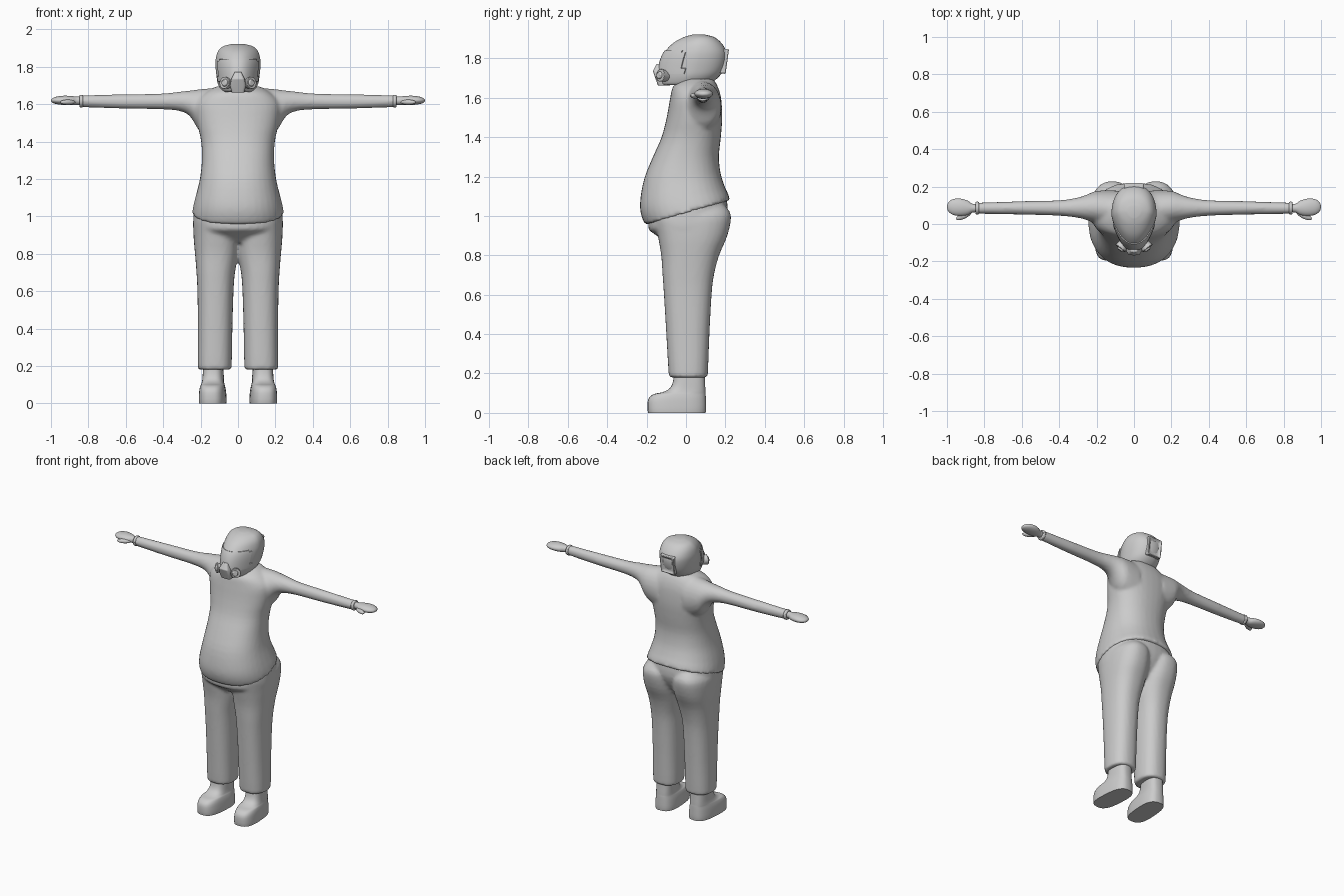
import bpy, bmesh, math
from mathutils import Vector, Matrix

if "Cube" in bpy.data.objects:
    bpy.data.objects.remove(bpy.data.objects["Cube"], do_unlink=True)

grey = bpy.data.materials.new("plain_grey")
grey.use_nodes = True
grey.diffuse_color = (0.6, 0.6, 0.6, 1)
grey.node_tree.nodes["Principled BSDF"].inputs["Base Color"].default_value = (0.6, 0.6, 0.6, 1)


def spline(rows, steps):
    """Smoothly interpolate cross-section rows."""
    out = []
    for i in range(len(rows) - 1):
        p = [rows[max(0, min(len(rows) - 1, i + k))] for k in (-1, 0, 1, 2)]
        for s in range(steps):
            t = s / steps
            out.append([b + t * (c - a) / 2 + t * t * (2 * a - 5 * b + 4 * c - d) / 2
                        + t ** 3 * (3 * b - a - 3 * c + d) / 2 for a, b, c, d in zip(*p)])
    return out + [list(rows[-1])]


def loft(bm, rows, axis="z", side=1, power=2.3, taper=0, steps=3, seg=36):
    """Rows are (position, a0, a1, b0, b1, tilt); side mirrors in x."""
    rings = []
    for t, a0, a1, b0, b1, tilt in spline(rows, steps):
        ring = []
        for k in range(seg):
            c, s = math.cos(math.tau * k / seg), math.sin(math.tau * k / seg)
            u = math.copysign(abs(c) ** (2 / power), c)
            v = math.copysign(abs(s) ** (2 / power), s)
            u *= 1 - taper * max(0, -v)
            a = (a0 + a1) / 2 + u * (a1 - a0) / 2
            b = (b0 + b1) / 2 + v * (b1 - b0) / 2
            co = (a, b, t + tilt * b) if axis == "z" else (t, a, b)
            ring.append(bm.verts.new((co[0] * side, co[1], co[2])))
        rings.append(ring)
    for lo, hi in zip(rings, rings[1:]):
        for k in range(seg):
            n = (k + 1) % seg
            bm.faces.new((lo[k], lo[n], hi[n], hi[k]))
    bm.faces.new(rings[0][::-1])
    bm.faces.new(rings[-1])


def finish(name, bm, voxel=0, smooth=0, bevel=0, angle=40):
    bmesh.ops.recalc_face_normals(bm, faces=bm.faces)
    me = bpy.data.meshes.new(name)
    bm.to_mesh(me)
    bm.free()
    me.materials.append(grey)
    ob = bpy.data.objects.new(name, me)
    bpy.context.collection.objects.link(ob)
    bpy.ops.object.select_all(action="DESELECT")
    ob.select_set(True)
    bpy.context.view_layer.objects.active = ob
    bpy.ops.object.shade_smooth_by_angle(angle=math.radians(angle))
    if voxel:
        m = ob.modifiers.new("Blend", "REMESH")
        m.mode, m.voxel_size, m.use_smooth_shade = "VOXEL", voxel, True
        m = ob.modifiers.new("Relax", "SMOOTH")
        m.factor, m.iterations = 0.5, smooth
    if bevel:
        m = ob.modifiers.new("Bevel", "BEVEL")
        m.width, m.segments = bevel, 2
    return ob


def disc(bm, centre, direction, r1, r2, depth):
    rot = Vector(direction).to_track_quat("Z", "Y").to_matrix().to_4x4()
    bmesh.ops.create_cone(bm, cap_ends=True, segments=24, radius1=r1, radius2=r2,
                          depth=depth, matrix=Matrix.Translation(centre) @ rot)


# Sweater: round belly, tilted hem and straight sleeves
bm = bmesh.new()
loft(bm, [(1.015, -.245, .245, -.207, .224, .29), (1.06, -.238, .238, -.228, .214, .24),
          (1.11, -.226, .226, -.233, .2, .16), (1.2, -.204, .204, -.213, .177, .06),
          (1.3, -.193, .193, -.168, .167, 0), (1.4, -.197, .197, -.124, .177, 0),
          (1.5, -.218, .218, -.098, .184, 0), (1.6, -.225, .225, -.08, .178, 0),
          (1.66, -.175, .175, -.064, .16, 0), (1.695, -.115, .115, -.01, .138, 0)])
for s in (1, -1):
    loft(bm, [(.1, -.03, .18, 1.4, 1.688, 0), (.2, .0, .177, 1.45, 1.68, 0),
              (.25, .02, .158, 1.527, 1.673, 0), (.3, .033, .142, 1.56, 1.668, 0),
              (.4, .044, .127, 1.572, 1.657, 0), (.6, .05, .122, 1.575, 1.652, 0),
              (.845, .055, .114, 1.584, 1.648, 0)], "x", s, 2)
finish("sweater", bm, .011, 4)

# Trousers: pelvis blended into two legs
bm = bmesh.new()
loft(bm, [(.86, -.19, .19, -.1, .13, 0), (.92, -.235, .235, -.155, .185, .1),
          (.97, -.24, .24, -.19, .212, .2), (1.04, -.234, .234, -.19, .205, .29)])
for s in (1, -1):
    loft(bm, [(.18, .04, .207, -.08, .105, 0), (.2, .034, .214, -.088, .111, 0),
              (.4, .03, .214, -.1, .119, 0), (.6, .024, .217, -.112, .13, 0),
              (.7, .016, .222, -.119, .142, 0), (.8, -.002, .23, -.126, .168, 0),
              (.9, -.01, .238, -.143, .21, 0), (1.0, -.005, .236, -.16, .229, 0),
              (1.05, .03, .2, -.12, .2, 0)], "z", s, 2.4)
finish("trousers", bm, .011, 3)

for s, label in ((1, "left"), (-1, "right")):
    # Boot with a low rounded toe and a narrow ankle
    bm = bmesh.new()
    loft(bm, [(0, .057, .2, -.193, .1, 0), (.025, .056, .201, -.196, .102, 0),
              (.07, .06, .198, -.192, .101, 0), (.095, .066, .193, -.165, .1, 0),
              (.105, .07, .19, -.12, .099, 0), (.125, .073, .187, -.083, .098, 0),
              (.16, .075, .185, -.066, .096, 0), (.22, .078, .182, -.06, .094, 0)],
         "z", s, 2.8)
    turn = Matrix.Rotation(math.radians(4 * s), 4, "Z")
    bmesh.ops.rotate(bm, cent=(.13 * s, .05, 0), matrix=turn, verts=bm.verts)
    finish(label + "_boot", bm)

    # Mitten hand with a cuff ring and a forward thumb
    bm = bmesh.new()
    loft(bm, [(.82, .062, .108, 1.595, 1.64, 0), (.862, .062, .108, 1.596, 1.64, 0),
              (.89, .048, .125, 1.594, 1.643, 0), (.93, .043, .136, 1.595, 1.645, 0),
              (.97, .05, .132, 1.6, 1.64, 0), (.993, .068, .115, 1.608, 1.631, 0),
              (1.0, .088, .096, 1.616, 1.622, 0)], "x", s, 2)
    place = Matrix.Translation((.91 * s, .045, 1.61)) @ Matrix.Rotation(-.45 * s, 4, "Z")
    bmesh.ops.create_uvsphere(bm, u_segments=16, v_segments=10, radius=1,
                              matrix=place @ Matrix.Diagonal((.045, .017, .014, 1)))
    finish(label + "_hand", bm)
    bm = bmesh.new()
    disc(bm, (.838 * s, .085, 1.616), (1, 0, 0), .034, .034, .02)
    finish(label + "_cuff", bm, bevel=.006)

    # Breathing canister beside the muzzle
    bm = bmesh.new()
    disc(bm, (.06 * s, -.113, 1.712), (.6 * s, -.75, .1), .026, .033, .045)
    disc(bm, (.07 * s, -.133, 1.714), (.6 * s, -.75, .1), .024, .016, .02)
    finish(label + "_canister", bm, bevel=.003)

# Hooded egg-shaped head with a slightly raised face panel
bm = bmesh.new()
loft(bm, [(1.664, -.07, .07, -.122, .06, 0), (1.675, -.09, .09, -.135, .125, 0),
          (1.71, -.108, .108, -.14, .17, 0), (1.75, -.115, .115, -.137, .195, 0),
          (1.8, -.12, .12, -.124, .207, 0), (1.84, -.119, .119, -.102, .203, 0),
          (1.88, -.108, .108, -.062, .178, 0), (1.908, -.082, .082, -.01, .143, 0),
          (1.921, -.035, .035, .035, .095, 0)], "z", 1, 2.3, .3, 4, 48)
panel = []
for f in bm.faces:
    c = f.calc_center_median()
    if c.y < -.01 and 1.72 < c.z < 1.84 and len(f.verts) == 4:
        panel.append(f)
bmesh.ops.recalc_face_normals(bm, faces=bm.faces)
bmesh.ops.inset_region(bm, faces=panel, thickness=.002, depth=.005, use_even_offset=True)
finish("hooded_head", bm, angle=35)

# Tapered muzzle of the mask
bm = bmesh.new()
loft(bm, [(1.662, -.034, .034, -.142, -.08, 0), (1.7, -.043, .043, -.156, -.08, 0),
          (1.735, -.036, .036, -.168, -.08, 0), (1.772, -.018, .018, -.15, -.08, 0)],
     "z", 1, 5, 0, 1, 24)
finish("mask_muzzle", bm, bevel=.003)

# Strap plate on the back of the head with a sunken middle
bm = bmesh.new()
tip = Matrix.Translation((0, .196, 1.785)) @ Matrix.Rotation(math.radians(-8), 4, "X")
bmesh.ops.create_cube(bm, size=1, matrix=tip @ Matrix.Diagonal((.105, .034, .125, 1)))
back = max(bm.faces, key=lambda f: f.calc_center_median().y)
bmesh.ops.inset_region(bm, faces=[back], thickness=.025, depth=0)
bmesh.ops.translate(bm, verts=back.verts, vec=(0, -.014, 0))
finish("strap_plate", bm, bevel=.007)

# Neck hidden between collar and hood
bm = bmesh.new()
disc(bm, (0, .07, 1.68), (0, 0, 1), .065, .065, .06)
finish("neck", bm)
